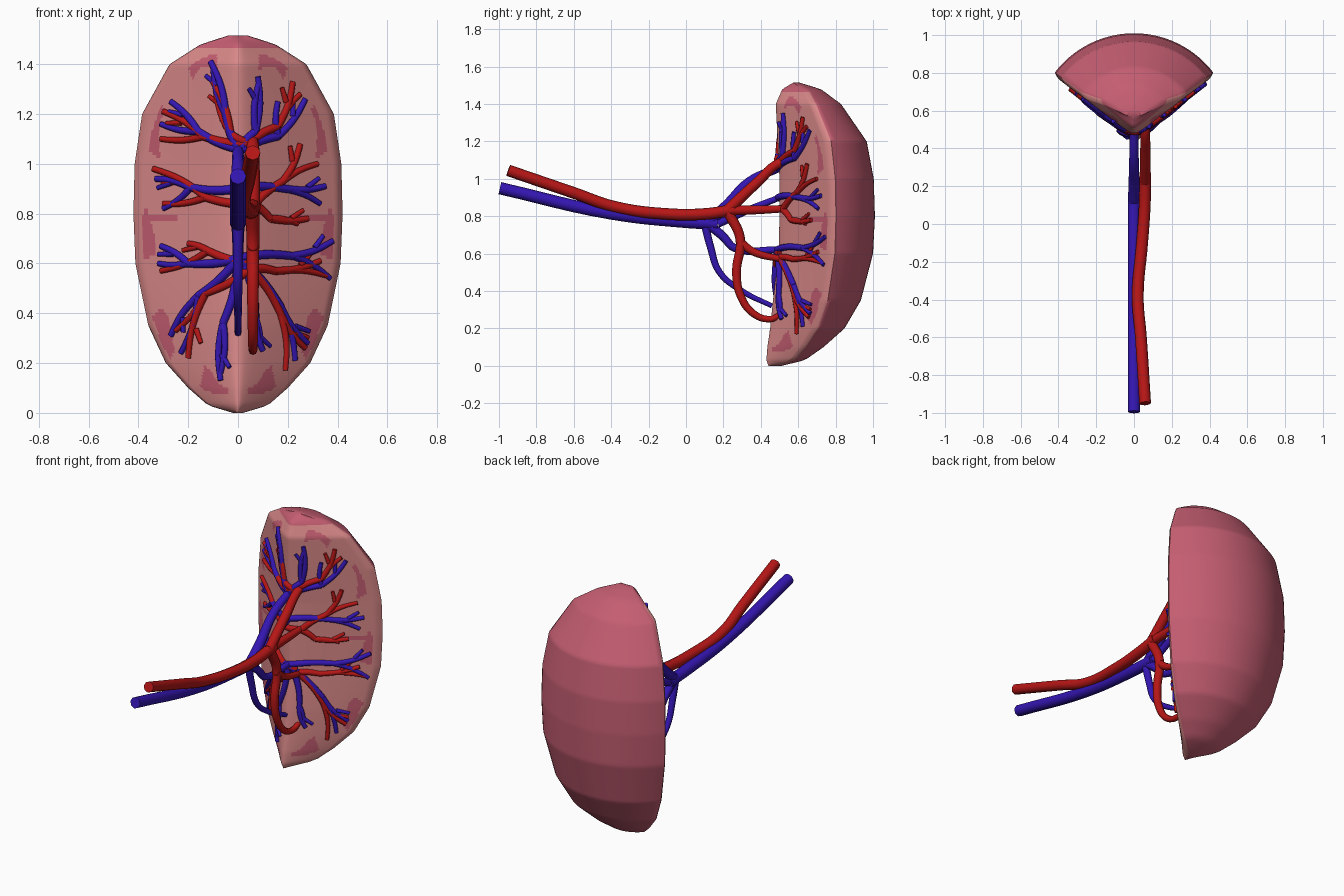
import bpy, bmesh, math
from mathutils import Vector, Matrix

if "Cube" in bpy.data.objects:
    bpy.data.objects.remove(bpy.data.objects["Cube"])


def material(name, col):
    m = bpy.data.materials.new(name)
    m.diffuse_color = (*col, 1)
    m.use_nodes = True
    m.node_tree.nodes["Principled BSDF"].inputs["Base Color"].default_value = m.diffuse_color
    return m


shell_mat = material("rose shell", (0.55, 0.11, 0.165))
face_mat = material("pale pink flesh", (0.69, 0.245, 0.245))
red_mat = material("artery red", (0.47, 0.008, 0.008))
blue_mat = material("vein blue", (0.035, 0.008, 0.45))

# Wedge outline: height, half width, ridge y
OUTLINE = [(0, .02, .44), (.03, .12, .43), (.1, .2, .435), (.2, .29, .45), (.35, .36, .465),
           (.6, .412, .495), (.8, .42, .5), (1.0, .415, .5), (1.2, .385, .49),
           (1.4, .275, .48), (1.48, .15, .515), (1.515, .04, .575)]
TOP = OUTLINE[-1][0]


def section(z):
    """Half width, ridge y, rim y and back y; the back is a sector of a turned shape."""
    for a, b in zip(OUTLINE, OUTLINE[1:]):
        if z <= b[0] or b[0] == TOP:
            t = min(1, max(0, (z - a[0]) / (b[0] - a[0])))
            w, yf = (a[i] + (b[i] - a[i]) * t for i in (1, 2))
            axis = .475 + .6 * max(0, z - 1.4)
            return w, yf, axis + .73 * w, axis + 1.25 * w + .01


def front_y(s, z):
    """Front surface: a soft central ridge sloping back to a rolled rim."""
    w, yf, yr, yb = section(z)
    s = min(1, abs(s))
    g = (math.sqrt(s * s + .01) - .1) / (math.sqrt(1.01) - .1)
    return yf + (yr - yf) * g + .02 * max(0, (s - .93) / .07) ** 2 * min(1, w / .1)


def on_face(p):
    return Vector((p.x, front_y(p.x / section(p.y)[0], p.y) - .008, p.y))


def in_patch(x, z):
    """Broken dark arcs just inside the rim, with a band at mid height."""
    u, v = abs(x) / .42, (z - .76) / .76
    rho = (u ** 2.4 + abs(v) ** 2.4) ** (1 / 2.4)
    phi = math.atan2(v, u)
    arc = .83 + .04 * math.sin(12 * phi) < rho < .91 and math.cos(10 * phi + .6) > .1
    return arc or (abs(z - .78) < .016 and .24 < abs(x) < .38)


# Organ wedge: rings lofted upward, front strip then back arc
NF, NB, NZ = 100, 28, 120
bm = bmesh.new()
rings = []
for k in range(NZ + 1):
    z = TOP * k / NZ
    w, yf, yr, yb = section(z)
    pts = [(w * s, front_y(s, z)) for s in (2 * i / NF - 1 for i in range(NF + 1))]
    yr = pts[-1][1]
    h = max(.01, yb - yr)
    R = (w * w + h * h) / (2 * h)
    a = math.atan2(w, R - h)
    for i in range(1, NB):
        t = a * (1 - 2 * i / NB)
        pts.append((R * math.sin(t), yr + h - R + R * math.cos(t)))
    rings.append([bm.verts.new((x, y, z)) for x, y in pts])
n = NF + NB
for lo, hi in zip(rings, rings[1:]):
    for i in range(n):
        j = (i + 1) % n
        f = bm.faces.new((lo[i], lo[j], hi[j], hi[i]))
        c = f.calc_center_median()
        if i < NF and c.z < 1.46:
            f.material_index = 0 if in_patch(c.x, c.z) else 1
bm.faces.new(rings[0])
bm.faces.new(rings[-1])
bmesh.ops.recalc_face_normals(bm, faces=bm.faces)
me = bpy.data.meshes.new("organ_wedge")
bm.to_mesh(me)
bm.free()
body = bpy.data.objects.new("organ_wedge", me)
bpy.context.collection.objects.link(body)
me.materials.append(shell_mat)
me.materials.append(face_mat)


def smooth(ob, convert=False):
    bpy.context.view_layer.objects.active = ob
    ob.select_set(True)
    if convert:
        bpy.ops.object.convert(target='MESH')
    bpy.ops.object.shade_smooth_by_angle(angle=math.radians(60))
    ob.select_set(False)


smooth(body)


def vessels(name, mat, side, trunks, trees):
    """Trunks: (start radius, end radius, yz path), x from side(y).
    Trees on the face: root, fork, first tip, second tip as x, z pairs."""
    cu = bpy.data.curves.new(name, 'CURVE')
    cu.dimensions = '3D'
    cu.bevel_depth = 1
    cu.bevel_resolution = 2
    cu.use_fill_caps = True
    cu.resolution_u = 6
    for r0, r1, path in trunks:
        sp = cu.splines.new('BEZIER')
        sp.bezier_points.add(len(path) - 1)
        for i, (bp, (y, z)) in enumerate(zip(sp.bezier_points, path)):
            bp.co = (side(y), y, z)
            bp.handle_left_type = bp.handle_right_type = 'AUTO'
            bp.radius = r0 + (r1 - r0) * i / (len(path) - 1)

    def twig(a, b, r0, r1, bow):
        sp = cu.splines.new('POLY')
        sp.points.add(8)
        across = Vector((a.y - b.y, b.x - a.x)) * bow
        for i, q in enumerate(sp.points):
            t = i / 8
            q.co = (*on_face(a.lerp(b, t) + across * math.sin(math.pi * t)), 1)
            q.radius = r0 + (r1 - r0) * t

    for t in trees:
        root, fork, tip1, tip2 = (Vector(t[i:i + 2]) for i in (0, 2, 4, 6))
        twig(root, fork, .019, .016, .05)
        twig(fork, tip1, .016, .012, -.06)
        twig(fork, tip2, .015, .011, .06)
        # short side shoot near the first tip
        mid = fork.lerp(tip1, .55)
        d = (tip1 - fork).normalized() * .06
        twig(mid, mid + Matrix.Rotation(.6, 2) @ d, .012, .009, 0)
    ob = bpy.data.objects.new(name, cu)
    bpy.context.collection.objects.link(ob)
    cu.materials.append(mat)
    smooth(ob, True)


# Veins
vessels("veins", blue_mat, lambda y: 0, [
    (.033, .033, [(-.995, .95), (-.4, .815), (0, .77), (.17, .76)]),
    (.032, .022, [(.12, .765), (.22, .86), (.34, .985), (.5, 1.06)]),
    (.022, .016, [(.17, .76), (.35, .84), (.5, .9)]),
    (.026, .018, [(.13, .75), (.2, .69), (.26, .63), (.49, .62)]),
    (.022, .013, [(.1, .76), (.13, .64), (.18, .5), (.3, .4), (.46, .32)]),
], [
    (0, 1.06, -.05, 1.2, -.11, 1.41, -.1, 1.38),
    (0, 1.06, -.16, 1.13, -.27, 1.25, -.31, 1.16),
    (0, 1.05, .07, 1.13, .08, 1.35, .085, 1.33),
    (0, 1.05, .16, 1.11, .27, 1.26, .16, 1.25),
    (0, .9, -.19, .905, -.33, .94, -.3, .82),
    (0, .9, .19, .9, .35, .91, .33, .84),
    (0, .62, -.2, .6, -.31, .67, -.32, .6),
    (0, .62, -.16, .47, -.27, .31, -.23, .24),
    (0, .6, -.06, .36, -.07, .13, -.07, .16),
    (0, .62, .22, .63, .38, .69, .37, .54),
    (0, .62, .17, .43, .28, .28, .23, .21),
    (.03, .59, .07, .38, .1, .25, .09, .27),
])

# Arteries
vessels("arteries", red_mat, lambda y: .06 - .04 * math.exp(-((y + .38) / .3) ** 2), [
    (.031, .031, [(-.95, 1.045), (-.6, .925), (-.38, .85), (-.1, .812), (.1, .812), (.26, .835)]),
    (.03, .022, [(.22, .83), (.38, .98), (.5, 1.085), (.53, 1.09)]),
    (.028, .018, [(.2, .83), (.4, .835), (.54, .84)]),
    (.028, .015, [(.22, .83), (.29, .68), (.27, .5), (.29, .38), (.36, .28), (.45, .25), (.5, .27)]),
    (.024, .017, [(.28, .67), (.36, .61), (.51, .57)]),
], [
    (.05, 1.08, -.03, 1.12, -.1, 1.33, -.09, 1.29),
    (.05, 1.08, -.14, 1.11, -.3, 1.21, -.31, 1.1),
    (.05, 1.09, .16, 1.15, .22, 1.33, .25, 1.28),
    (.06, .83, .18, .93, .25, 1.08, .32, 1.0),
    (.06, .84, .13, .78, .28, .78, .24, .76),
    (.05, .84, -.13, .865, -.34, .98, -.3, .84),
    (.06, .58, .15, .57, .33, .61, .36, .55),
    (.06, .57, .17, .4, .27, .26, .19, .17),
    (.05, .6, -.12, .65, -.2, .68, -.31, .57),
    (.05, .58, -.13, .48, -.2, .22, -.25, .33),
])
